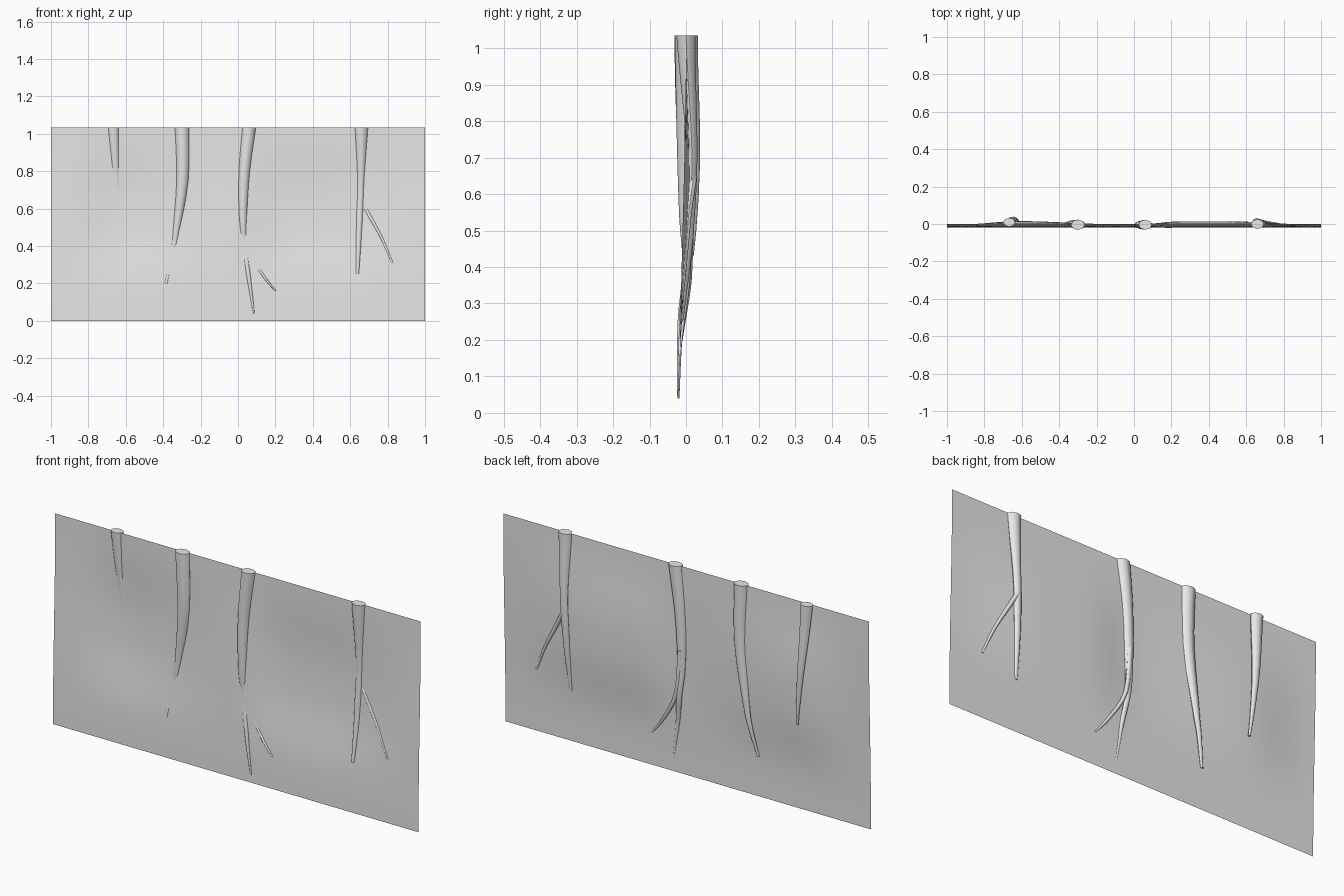
import bpy, bmesh, math

cube = bpy.data.objects.get("Cube")
if cube:
    bpy.data.objects.remove(cube, do_unlink=True)

HEIGHT = 1.035

grey = bpy.data.materials.new("light_grey")
grey.use_nodes = True
grey.diffuse_color = (0.8, 0.8, 0.8, 1)
grey.node_tree.nodes["Principled BSDF"].inputs["Base Color"].default_value = (0.8, 0.8, 0.8, 1)


def smooth_step(a, b, t):
    t = max(0, min(1, (t - a) / (b - a)))
    return t * t * (3 - 2 * t)


def sheet_y(x, z):
    """Depth of the gently billowing sheet: a slight lean plus two soft bulges."""
    lean = -0.018 + 0.018 * smooth_step(0, HEIGHT, z)
    left = 0.022 * smooth_step(-0.95, -0.62, x) * (1 - smooth_step(-0.62, 0, x))
    right = 0.021 * smooth_step(0, 0.25, x) * (1 - smooth_step(0.5, 1, x))
    rise = smooth_step(0.15, 0.5, z) * (1 - smooth_step(0.6, HEIGHT, z))
    return lean + (left + right) * rise


def finish(bm, name):
    mesh = bpy.data.meshes.new(name)
    bm.to_mesh(mesh)
    bm.free()
    mesh.materials.append(grey)
    for poly in mesh.polygons:
        poly.use_smooth = True
    obj = bpy.data.objects.new(name, mesh)
    bpy.context.collection.objects.link(obj)
    bpy.context.view_layer.objects.active = obj
    for other in bpy.context.selected_objects:
        other.select_set(False)
    obj.select_set(True)
    bpy.ops.object.shade_smooth_by_angle(angle=math.radians(50))


# Sheet
bm = bmesh.new()
bmesh.ops.create_grid(bm, x_segments=32, y_segments=16, size=1)
for v in bm.verts:
    z = (v.co.y + 1) / 2 * HEIGHT
    v.co = (v.co.x, sheet_y(v.co.x, z), z)
bmesh.ops.recalc_face_normals(bm, faces=bm.faces)
if sum(f.normal.y for f in bm.faces) > 0:
    bmesh.ops.reverse_faces(bm, faces=bm.faces)
finish(bm, "sheet")


def root(name, points, sides=8, steps=4):
    """Tapered tube; each point is x, z, offset from the sheet, radius."""
    path = []
    for i in range(len(points) - 1):
        a, b = points[i], points[i + 1]
        p = points[max(i - 1, 0)]
        n = points[min(i + 2, len(points) - 1)]
        for s in range(steps):
            t = s / steps
            path.append([0.5 * (2 * q + (r - o) * t + (2 * o - 5 * q + 4 * r - e) * t * t
                                + (3 * q - o - 3 * r + e) * t ** 3)
                         for o, q, r, e in zip(p, a, b, n)])
    path.append(points[-1])
    bm = bmesh.new()
    rings = []
    for x, z, off, rad in path:
        y = sheet_y(x, z) + off
        ring = []
        for k in range(sides):
            ang = math.tau * k / sides
            ring.append(bm.verts.new((x + rad * math.cos(ang), y + 0.75 * rad * math.sin(ang), z)))
        rings.append(ring)
    for r1, r2 in zip(rings, rings[1:]):
        for k in range(sides):
            j = (k + 1) % sides
            bm.faces.new((r1[k], r1[j], r2[j], r2[k]))
    bm.faces.new(rings[0])
    bm.faces.new(rings[-1])
    bmesh.ops.recalc_face_normals(bm, faces=bm.faces)
    finish(bm, name)


# Main roots hanging from the top edge
root("right_outer_root", [(-0.667, HEIGHT, 0.009, 0.032), (-0.652, 0.78, 0.012, 0.021),
                          (-0.62, 0.43, 0.008, 0.006)])
root("right_inner_root", [(-0.30, HEIGHT, -0.004, 0.037), (-0.297, 0.75, -0.005, 0.031),
                          (-0.335, 0.45, 0.006, 0.017), (-0.355, 0.34, 0.01, 0.012),
                          (-0.385, 0.2, 0.001, 0.007)])
root("middle_root", [(0.06, HEIGHT, -0.004, 0.036), (0.034, 0.8, -0.003, 0.029),
                     (0.026, 0.55, 0.004, 0.021), (0.035, 0.4, 0.013, 0.015),
                     (0.055, 0.25, 0, 0.011), (0.085, 0.04, -0.003, 0.004)])
root("left_root", [(0.66, HEIGHT, 0, 0.035), (0.657, 0.75, 0.007, 0.021),
                   (0.65, 0.55, 0.003, 0.018), (0.638, 0.25, -0.002, 0.008)])

# Thin side branches
root("middle_branch", [(0.028, 0.62, 0.014, 0.011), (0.05, 0.4, 0.016, 0.011),
                       (0.13, 0.25, 0.003, 0.009), (0.2, 0.16, -0.001, 0.005)])
root("left_branch", [(0.655, 0.65, 0.011, 0.013), (0.71, 0.55, 0.003, 0.011),
                     (0.77, 0.44, 0.002, 0.008), (0.825, 0.31, 0.001, 0.005)])
